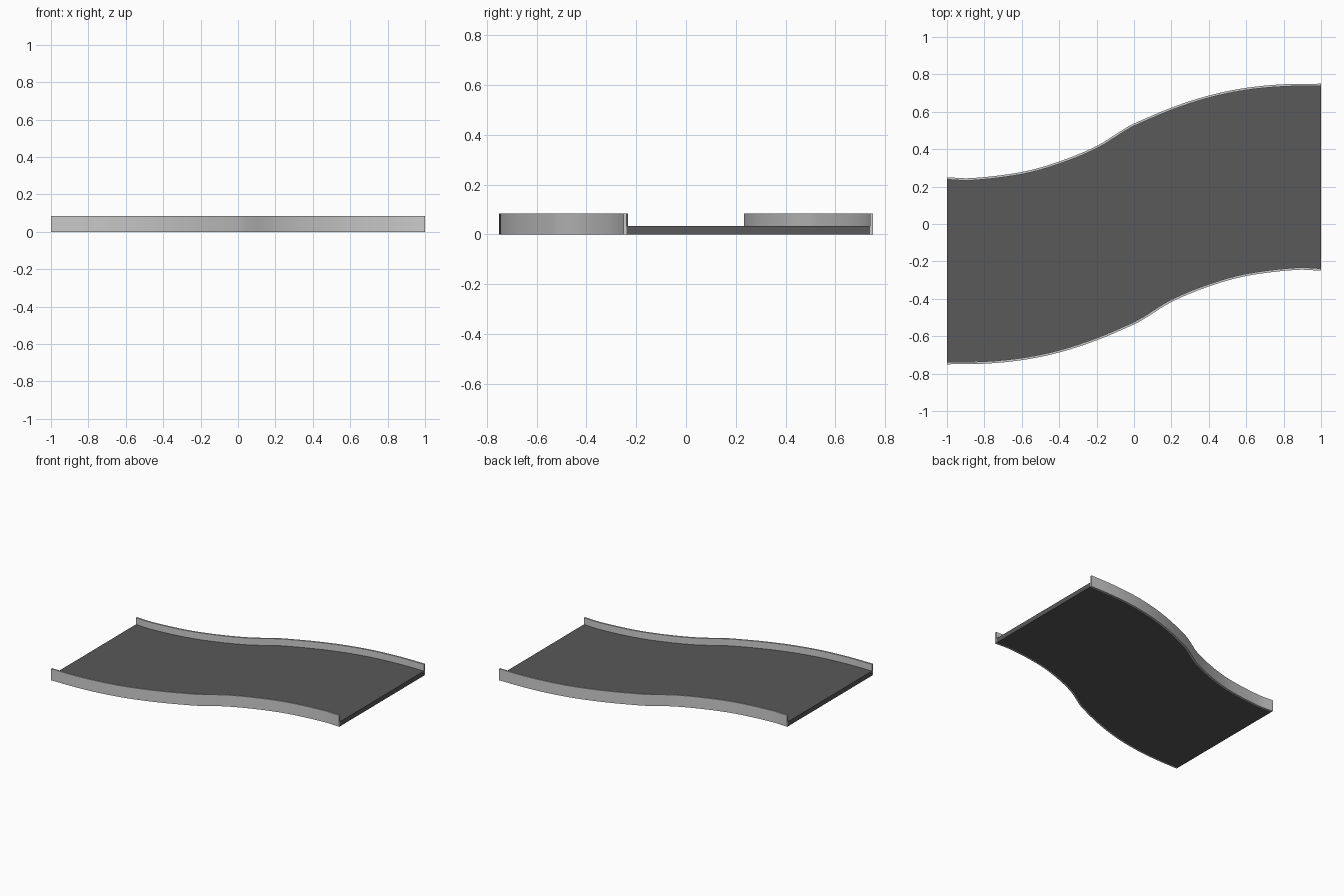
import bpy, bmesh
from mathutils import Vector
from mathutils.geometry import interpolate_bezier

if "Cube" in bpy.data.objects:
    bpy.data.objects.remove(bpy.data.objects["Cube"])

# Outer rear edge of the S-bend; the front edge is its 180-degree rotation
KEYS = [(-1, .25), (-.87, .245), (-.6, .278), (-.4, .334), (-.2, .417), (-.05, .51),
        (.0, .537), (.2, .622), (.4, .687), (.6, .728), (.8, .747), (1, .75)]
WALL, DECK_H, CURB_H = .012, .034, .084


def smooth_edge(keys, steps=4):
    p = [Vector((x, y, 0)) for x, y in keys]
    slope = [(p[min(i + 1, len(p) - 1)].y - p[max(i - 1, 0)].y) /
             (p[min(i + 1, len(p) - 1)].x - p[max(i - 1, 0)].x) for i in range(len(p))]
    out = [p[0]]
    for i in range(len(p) - 1):
        d = (p[i + 1].x - p[i].x) / 3
        h0 = p[i] + Vector((d, slope[i] * d, 0))
        h1 = p[i + 1] - Vector((d, slope[i + 1] * d, 0))
        out += interpolate_bezier(p[i], h0, h1, p[i + 1], steps + 1)[1:]
    return out


def inset(edge, amount):
    # Shift towards the deck, keeping the wall thickness even along the slope
    out = []
    for i, v in enumerate(edge):
        t = edge[min(i + 1, len(edge) - 1)] - edge[max(i - 1, 0)]
        out.append(Vector((v.x, v.y - amount * t.length / t.x, 0)))
    return out


def turned(edge):
    return [Vector((-v.x, -v.y, 0)) for v in reversed(edge)]


def resample(edge, xs):
    out = []
    for x in xs:
        for a, b in zip(edge, edge[1:]):
            if a.x - 1e-6 <= x <= b.x + 1e-6:
                out.append(a.lerp(b, (x - a.x) / (b.x - a.x)))
                break
    return out


def strip(name, front, back, height, color=None):
    # Solid band between two edges, from the ground to the given height
    bm = bmesh.new()
    rows = [[bm.verts.new((q.x, q.y, z)) for q, z in
             ((a, 0), (b, 0), (b, height), (a, height))] for a, b in zip(front, back)]
    for r, s in zip(rows, rows[1:]):
        for k in range(4):
            n = (k + 1) % 4
            bm.faces.new((r[k], r[n], s[n], s[k]))
    bm.faces.new(rows[0])
    bm.faces.new(rows[-1])
    bmesh.ops.recalc_face_normals(bm, faces=bm.faces)
    me = bpy.data.meshes.new(name)
    bm.to_mesh(me)
    bm.free()
    ob = bpy.data.objects.new(name, me)
    bpy.context.collection.objects.link(ob)
    if color:
        mat = bpy.data.materials.new(name)
        mat.diffuse_color = color
        mat.use_nodes = True
        mat.node_tree.nodes["Principled BSDF"].inputs["Base Color"].default_value = mat.diffuse_color
        me.materials.append(mat)
    bpy.ops.object.select_all(action='DESELECT')
    ob.select_set(True)
    bpy.context.view_layer.objects.active = ob
    bpy.ops.object.shade_smooth_by_angle()
    return ob


outer = smooth_edge(KEYS)
inner = inset(outer, WALL)

# Thin curbs on both sides
strip("rear_curb", inner, outer, CURB_H)
strip("front_curb", turned(outer), turned(inner), CURB_H)

# Dark road deck between the curbs
xs = [v.x for v in inner]
strip("road_deck", resample(turned(inner), xs), inner, DECK_H, (.1, .1, .1, 1))
